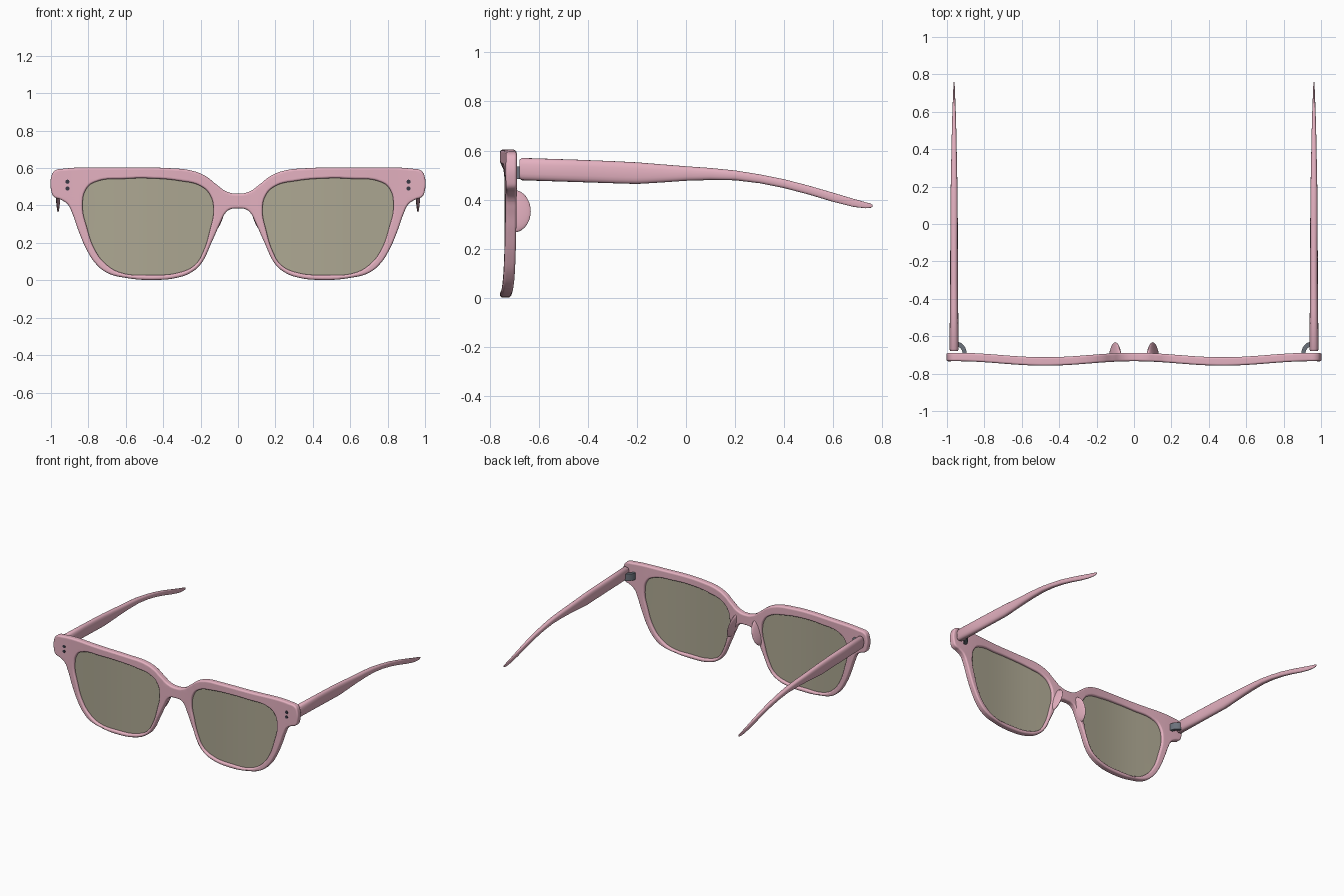
import bpy, bmesh, math
from mathutils import Matrix

if "Cube" in bpy.data.objects:
    bpy.data.objects.remove(bpy.data.objects["Cube"])


def material(name, rgb):
    m = bpy.data.materials.new(name)
    m.diffuse_color = (*rgb, 1)
    m.use_nodes = True
    m.node_tree.nodes["Principled BSDF"].inputs["Base Color"].default_value = m.diffuse_color
    return m


PINK = material("pink_acetate", (0.78, 0.44, 0.53))
LENS = material("lens_tint", (0.42, 0.39, 0.29))
METAL = material("hinge_metal", (0.15, 0.17, 0.20))
DARK = material("rivet_dark", (0.04, 0.04, 0.06))


def bend(x):
    # depth of the front's centre line: forward at the lenses, back at bridge and ends
    return -0.723 + 0.012 * math.cos(2 * math.pi * x / 0.95)


def finish(name, bm, mat, angle=40):
    bmesh.ops.recalc_face_normals(bm, faces=bm.faces)
    me = bpy.data.meshes.new(name)
    bm.to_mesh(me)
    bm.free()
    me.materials.append(mat)
    ob = bpy.data.objects.new(name, me)
    bpy.context.collection.objects.link(ob)
    bpy.ops.object.select_all(action='DESELECT')
    ob.select_set(True)
    bpy.context.view_layer.objects.active = ob
    bpy.ops.object.shade_smooth_by_angle(angle=math.radians(angle))
    return ob


def curved_slab(name, loops, extrude, bevel, mat):
    # filled smooth outline (with holes), sliced in x so it can follow the bend
    cu = bpy.data.curves.new(name + "_outline", 'CURVE')
    cu.dimensions = '2D'
    cu.fill_mode = 'BOTH'
    cu.resolution_u = 7
    cu.extrude = extrude
    cu.bevel_depth = bevel
    cu.bevel_resolution = 3
    cu.offset = -bevel
    for pts in loops:
        sp = cu.splines.new('BEZIER')
        sp.bezier_points.add(len(pts) - 1)
        sp.use_cyclic_u = True
        for bp, (x, z) in zip(sp.bezier_points, pts):
            bp.co = (x, z, 0)
            bp.handle_left_type = bp.handle_right_type = 'AUTO'
    tmp = bpy.data.objects.new(name + "_outline", cu)
    bpy.context.collection.objects.link(tmp)
    dg = bpy.context.evaluated_depsgraph_get()
    me = bpy.data.meshes.new_from_object(tmp.evaluated_get(dg))
    bm = bmesh.new()
    bm.from_mesh(me)
    bpy.data.objects.remove(tmp)
    bpy.data.meshes.remove(me)
    bmesh.ops.remove_doubles(bm, verts=bm.verts, dist=1e-5)
    for i in range(-19, 20):
        bmesh.ops.bisect_plane(bm, geom=bm.verts[:] + bm.edges[:] + bm.faces[:],
                               plane_co=(i * 0.05, 0, 0), plane_no=(1, 0, 0))
    for v in bm.verts:
        x, z, d = v.co
        v.co = (x, bend(x) - d, z)
    ob = finish(name, bm, mat)
    ob.modifiers.new("even_shading", 'WEIGHTED_NORMAL').keep_sharp = True
    return ob


# front frame: half outline from the top of the bridge round to its underside
HALF = [(0, .463), (.06, .474), (.115, .512), (.175, .558), (.25, .587), (.36, .599),
        (.65, .603), (.93, .597), (.98, .586), (.998, .555), (.998, .475), (.985, .447),
        (.945, .43), (.91, .405), (.885, .355), (.855, .27), (.81, .165), (.76, .088),
        (.70, .04), (.60, .013), (.45, .002), (.32, .015), (.25, .042), (.20, .085),
        (.14, .205), (.095, .305), (.065, .362), (.04, .38), (0, .384)]
HOLE = [(.831, .40), (.81, .49), (.765, .525), (.60, .543), (.47, .545), (.31, .531),
        (.20, .504), (.15, .457), (.131, .377), (.15, .27), (.187, .152), (.23, .083),
        (.31, .043), (.47, .029), (.63, .042), (.71, .09), (.765, .163), (.807, .28)]


def mirror(pts):
    return [(-x, z) for x, z in reversed(pts)]


curved_slab("front_frame", [HALF + mirror(HALF[1:-1]), HOLE, mirror(HOLE)],
            0.0115, 0.011, PINK)

# lenses, slightly larger than the openings so they seat in the rims
seat = [(.48 + (x - .48) * 1.015, .29 + (z - .29) * 1.02) for x, z in HOLE]
curved_slab("lens_right", [seat], 0.005, 0, LENS)
curved_slab("lens_left", [mirror(seat)], 0.005, 0, LENS)

# temple stations: y, top, bottom, half width
TEMPLE = [(-.678, .563, .486, .021), (-.668, .570, .479, .025), (-.45, .563, .472, .022),
          (-.30, .557, .467, .021), (-.20, .552, .464, .021), (-.10, .544, .470, .020),
          (0, .536, .477, .020), (.10, .529, .480, .019), (.20, .519, .479, .018),
          (.30, .503, .467, .016), (.40, .483, .447, .014), (.50, .457, .421, .012),
          (.60, .428, .391, .009), (.68, .404, .371, .006), (.73, .390, .365, .004),
          (.752, .384, .367, .003), (.76, .379, .372, .0015)]


def temple(name, s):
    bm = bmesh.new()
    n, rings = 20, []
    for y, top, bot, hw in TEMPLE:
        ring = []
        for k in range(n):
            c, q = math.cos(k * math.tau / n), math.sin(k * math.tau / n)
            c, q = (math.copysign(abs(t) ** 0.75, t) for t in (c, q))
            ring.append(bm.verts.new((s * .962 + hw * c, y,
                                      (top + bot) / 2 + (top - bot) / 2 * q)))
        rings.append(ring)
    for a, b in zip(rings, rings[1:]):
        for k in range(n):
            bm.faces.new((a[k], a[(k + 1) % n], b[(k + 1) % n], b[k]))
    bm.faces.new(rings[0])
    bm.faces.new(rings[-1])
    finish(name, bm, PINK, 50)


def hinge(name, s):
    # quarter-ring strap joining the frame back to the temple's inner face
    bm = bmesh.new()
    arc = [i * math.pi / 16 for i in range(9)]
    path = [(.054, a) for a in arc] + [(.032, a) for a in reversed(arc)]
    face = bm.faces.new([bm.verts.new((s * (.949 - r * math.cos(a)),
                                       -.692 + 1.15 * r * math.sin(a), .485))
                         for r, a in path])
    ext = bmesh.ops.extrude_face_region(bm, geom=[face])
    for v in ext["geom"]:
        if isinstance(v, bmesh.types.BMVert):
            v.co.z += .05
    finish(name, bm, METAL)


def nose_pad(name, s):
    # half ellipsoid, thinning toward the back and tilted along the rim
    bm = bmesh.new()
    bmesh.ops.create_uvsphere(bm, u_segments=32, v_segments=20, radius=1)
    bmesh.ops.bisect_plane(bm, geom=bm.verts[:] + bm.edges[:] + bm.faces[:],
                           plane_co=(0, 0, 0), plane_no=(0, -1, 0), clear_outer=True)
    for v in bm.verts:
        v.co = (v.co.x * .024 * (1 - .55 * v.co.y), v.co.y * .07, v.co.z * .09)
    bmesh.ops.transform(bm, verts=bm.verts, matrix=Matrix.Translation((s * .1, -.702, .353))
                        @ Matrix.Rotation(-s * .28, 4, 'Y'))
    finish(name, bm, PINK)


def rivet(name, s, z):
    bm = bmesh.new()
    bmesh.ops.create_cone(bm, cap_ends=True, segments=20, radius1=.011, radius2=.011, depth=.012,
                          matrix=Matrix.Translation((s * .912, bend(.912) - .0185, z))
                          @ Matrix.Rotation(math.pi / 2, 4, 'X'))
    finish(name, bm, DARK)


for side, s in (("right", 1), ("left", -1)):
    temple("temple_" + side, s)
    hinge("hinge_" + side, s)
    nose_pad("nose_pad_" + side, s)
    rivet("upper_rivet_" + side, s, .527)
    rivet("lower_rivet_" + side, s, .491)
